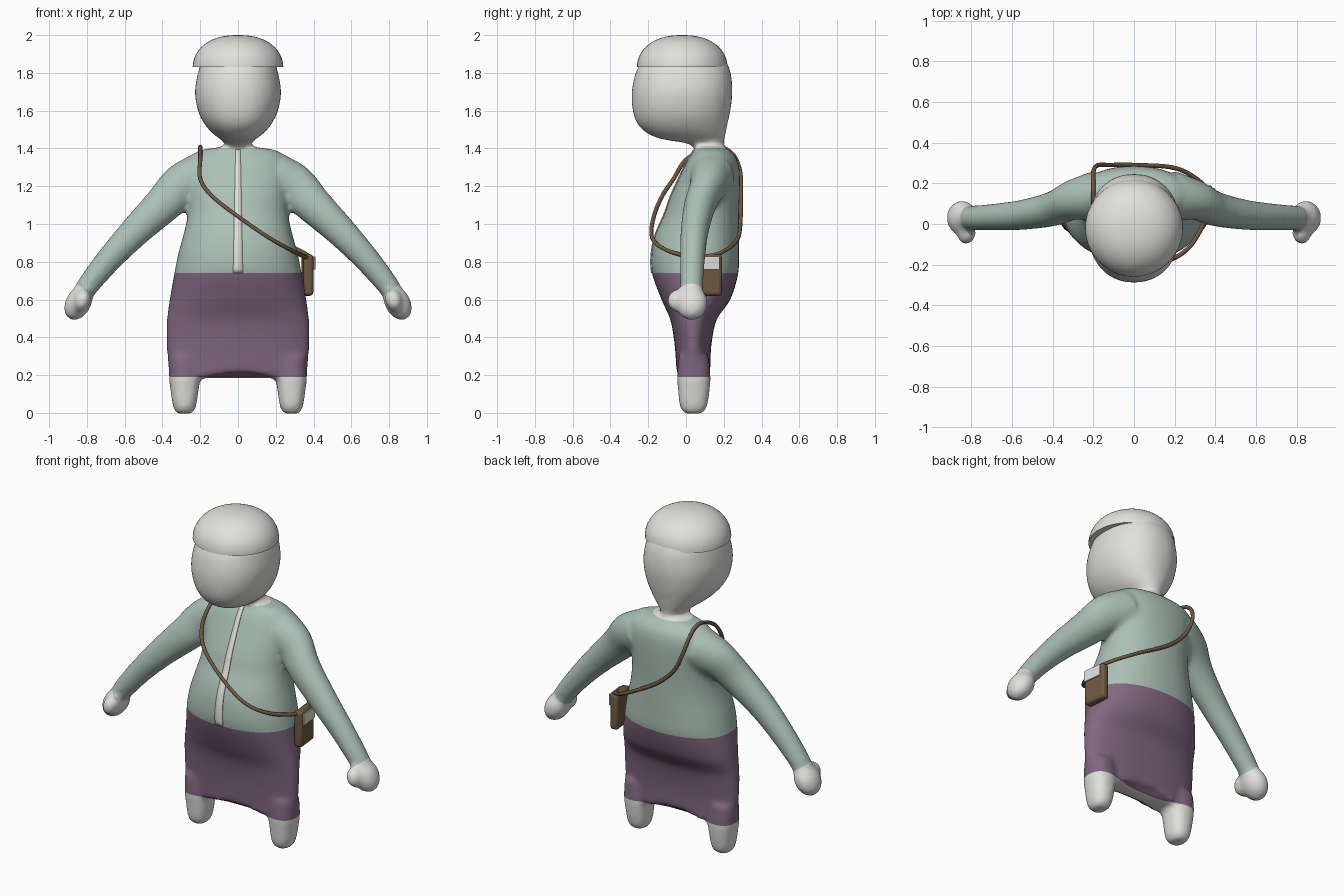
import bpy, bmesh, math
from mathutils import Vector, Matrix
from mathutils.bvhtree import BVHTree

if "Cube" in bpy.data.objects:
    bpy.data.objects.remove(bpy.data.objects["Cube"], do_unlink=True)


def material(name, r, g, b):
    m = bpy.data.materials.new(name)
    m.use_nodes = True
    m.diffuse_color = (r, g, b, 1)
    m.node_tree.nodes["Principled BSDF"].inputs["Base Color"].default_value = (r, g, b, 1)
    return m


GREY = material("pale grey", .75, .75, .72)
GREEN = material("sage green", .41, .53, .47)
PURPLE = material("muted purple", .22, .14, .22)
BROWN = material("leather brown", .16, .10, .055)
CREAM = material("off white", .78, .76, .71)


def add_object(name, bm, *mats):
    mesh = bpy.data.meshes.new(name)
    bm.to_mesh(mesh)
    bm.free()
    ob = bpy.data.objects.new(name, mesh)
    bpy.context.collection.objects.link(ob)
    for m in mats:
        mesh.materials.append(m)
    return ob


def smooth(ob, angle=35):
    bpy.ops.object.select_all(action='DESELECT')
    ob.select_set(True)
    bpy.context.view_layer.objects.active = ob
    bpy.ops.object.shade_smooth_by_angle(angle=math.radians(angle))


def spline(rows, steps=5, closed=False):
    """Catmull-Rom through rows of numbers."""
    n, out = len(rows), []
    pick = (lambda i: rows[i % n]) if closed else (lambda i: rows[max(0, min(n - 1, i))])
    for i in range(n if closed else n - 1):
        for s in range(steps):
            t = s / steps
            out.append([.5 * (2 * b + (c - a) * t + (2*a - 5*b + 4*c - d) * t**2
                              + (3*b - a - 3*c + d) * t**3)
                        for a, b, c, d in zip(pick(i-1), pick(i), pick(i+1), pick(i+2))])
    return out if closed else out + [list(rows[-1])]


def ring(center, a, b, axis=Vector((0, 0, 1)), e=2.0, n=40):
    """Superellipse around an axis; b is the radius along y."""
    v = Vector((0, 1, 0))
    u = axis.cross(v).normalized()
    pts = []
    for i in range(n):
        c, s = math.cos(math.tau * i / n), math.sin(math.tau * i / n)
        pts.append(Vector(center) + u * a * math.copysign(abs(c) ** (2 / e), c)
                   + v * b * math.copysign(abs(s) ** (2 / e), s))
    return pts


def loft(bm, rings):
    loops = [[bm.verts.new(p) for p in r] for r in rings]
    for lo, hi in zip(loops, loops[1:]):
        for i in range(len(lo)):
            j = (i + 1) % len(lo)
            bm.faces.new((lo[i], lo[j], hi[j], hi[i]))
    bm.faces.new(loops[0])
    bm.faces.new(loops[-1])


def upright(rows, e=2.2, x=0):
    """Horizontal rings from rows of height, half width, front y, back y."""
    return [ring((x, (f + b) / 2, z), w, (b - f) / 2, e=e) for z, w, f, b in rows]


# Body: skirt, torso, neck and head in one profile
profile = [(.19, .365, -.05, .13), (.3, .375, -.055, .13), (.4, .379, -.065, .14),
           (.5, .376, -.085, .165), (.6, .362, -.13, .235), (.74, .337, -.18, .277),
           (.85, .315, -.182, .28), (.95, .287, -.16, .28), (1.05, .267, -.115, .28),
           (1.15, .265, -.08, .284), (1.28, .275, -.02, .284), (1.35, .255, .015, .268),
           (1.39, .2, .045, .23), (1.41, .08, .04, .2), (1.43, .073, -.01, .2),
           (1.45, .095, -.13, .205), (1.48, .135, -.205, .21), (1.53, .178, -.257, .22),
           (1.6, .212, -.282, .235), (1.7, .228, -.287, .246), (1.8, .212, -.267, .237),
           (1.87, .19, -.23, .21)]
bm = bmesh.new()
rings = upright(spline(profile))
# Arched hem at front and back, with the underside set inward
hem = rings[0]
under = [Vector((p.x * .97, .04 + (p.y - .04) * .45, .185)) for p in hem]
for p in hem:
    p.z += .06 * max(0, 1 - (p.x / .15) ** 2)
loft(bm, [under] + rings)

# Legs, arms and hands
leg = [(-.004, .035, .0, .075), (.012, .052, -.022, .1), (.05, .064, -.035, .115),
       (.12, .074, -.042, .125), (.19, .082, -.047, .13), (.3, .08, -.04, .12)]
arm = [(.2, .14, 1.25, .125, .12), (.3, .12, 1.2, .117, .1), (.4, .075, 1.1, .1, .086),
       (.55, .045, .955, .082, .074), (.68, .035, .815, .069, .066),
       (.79, .03, .68, .059, .06), (.84, .03, .6, .052, .056)]
for side in (1, -1):
    loft(bm, upright(spline(leg), 2.4, .283 * side))
    path = spline(arm)
    rings = []
    for i, (x, y, z, a, b) in enumerate(path):
        p, q = path[max(0, i - 1)], path[min(len(path) - 1, i + 1)]
        axis = Vector(((q[0] - p[0]) * side, 0, q[2] - p[2])).normalized()
        rings.append(ring((x * side, y, z), a, b, axis))
    loft(bm, rings)
    for c, size, tilt in (((.845, .03, .583), (.068, .085, .098), -.5),
                          ((.825, -.045, .595), (.045, .055, .06), -.3)):
        place = (Matrix.Translation((c[0] * side, c[1], c[2]))
                 @ Matrix.Rotation(tilt * side, 4, 'Y') @ Matrix.Diagonal((*size, 1)))
        bmesh.ops.create_uvsphere(bm, u_segments=24, v_segments=16, radius=1, matrix=place)
bmesh.ops.recalc_face_normals(bm, faces=bm.faces)
body = add_object("body", bm)

# Fuse the parts into one soft skin
mod = body.modifiers.new("fuse", 'REMESH')
mod.mode = 'VOXEL'
mod.voxel_size = .015
mod = body.modifiers.new("soften", 'SMOOTH')
mod.factor = .5
mod.iterations = 6
skin = bpy.data.meshes.new_from_object(body.evaluated_get(bpy.context.evaluated_depsgraph_get()))
body.modifiers.clear()
body.data = skin
skin.materials.clear()
for m in (GREY, GREEN, PURPLE):
    skin.materials.append(m)

# Cut clean borders for the clothes and colour by height and reach
HEM, WAIST, COLLAR = .19, .74, 1.403
cuff, reach = Vector((.81, 0, .65)), Vector((.61, 0, -.79))
bm = bmesh.new()
bm.from_mesh(skin)
cuts = [((0, 0, z), (0, 0, 1)) for z in (HEM, WAIST, COLLAR)]
cuts += [((s * cuff.x, 0, cuff.z), (s * reach.x, 0, reach.z)) for s in (1, -1)]
for co, no in cuts:
    bmesh.ops.bisect_plane(bm, geom=bm.verts[:] + bm.edges[:] + bm.faces[:],
                           plane_co=co, plane_no=no, dist=1e-5)
for f in bm.faces:
    c = f.calc_center_median()
    out = Vector((abs(c.x), 0, c.z))
    if out.x > .5:
        f.material_index = 0 if (out - cuff).dot(reach) > 0 else 1
    elif c.z < HEM or c.z > COLLAR:
        f.material_index = 0
    else:
        f.material_index = 2 if c.z < WAIST else 1
tree = BVHTree.FromBMesh(bm)
bm.to_mesh(skin)
bm.free()
smooth(body, 60)

# Front zip strip laid on the chest
bm = bmesh.new()
last = None
for i in range(31):
    z = WAIST + (1.395 - WAIST) * i / 30
    half = .026 - .013 * i / 30
    row = []
    for x in (-half, half):
        hit = tree.ray_cast(Vector((x, -1, z)), Vector((0, 1, 0)))[0]
        row.append(bm.verts.new((x, hit.y - .006, z)))
    if last:
        bm.faces.new((last[0], last[1], row[1], row[0]))
    last = row
zip_strip = add_object("zip_strip", bm, CREAM)
zip_strip.modifiers.new("thickness", 'SOLIDIFY').thickness = .006
smooth(zip_strip)

# Round cap
bm = bmesh.new()
rows = []
for i in range(17):
    t = math.pi / 2 * i / 16.3
    r = math.cos(t) ** .85
    rows.append((1.83 + .17 * math.sin(t), .24 * r, -.02 - .24 * r, -.02 + .24 * r))
loft(bm, upright(rows, 2))
bmesh.ops.recalc_face_normals(bm, faces=bm.faces)
smooth(add_object("cap", bm, GREY), 40)

# Shoulder strap
points = [(-.2, .11, 1.4), (-.2, .0, 1.34), (-.2, -.065, 1.24), (-.14, -.125, 1.15),
          (0, -.17, 1.04), (.16, -.18, .93), (.275, -.11, .865), (.355, .03, .825),
          (.372, .11, .83), (.345, .19, .85), (.21, .273, .92), (0, .29, 1.04),
          (-.12, .29, 1.15), (-.18, .288, 1.27), (-.2, .255, 1.36), (-.2, .19, 1.405)]
path = spline(points, 6, True)
curve = bpy.data.curves.new("strap", 'CURVE')
curve.dimensions = '3D'
curve.bevel_depth = .011
curve.bevel_resolution = 2
line = curve.splines.new('POLY')
line.points.add(len(path) - 1)
for p, co in zip(line.points, path):
    p.co = (*co, 1)
line.use_cyclic_u = True
curve.materials.append(BROWN)
bpy.context.collection.objects.link(bpy.data.objects.new("strap", curve))


# Side bag with its pale flap
def box(name, center, size, bevel, mat):
    bm = bmesh.new()
    bmesh.ops.create_cube(bm, size=1, matrix=Matrix.Diagonal((*size, 1)))
    ob = add_object(name, bm, mat)
    ob.location = center
    ob.rotation_euler.z = math.radians(6)
    mod = ob.modifiers.new("round", 'BEVEL')
    mod.width = bevel
    mod.segments = 3
    smooth(ob)


box("bag", (.367, .115, .73), (.052, .15, .22), .018, BROWN)
box("bag_flap", (.399, .115, .793), (.009, .125, .07), .003, GREY)
